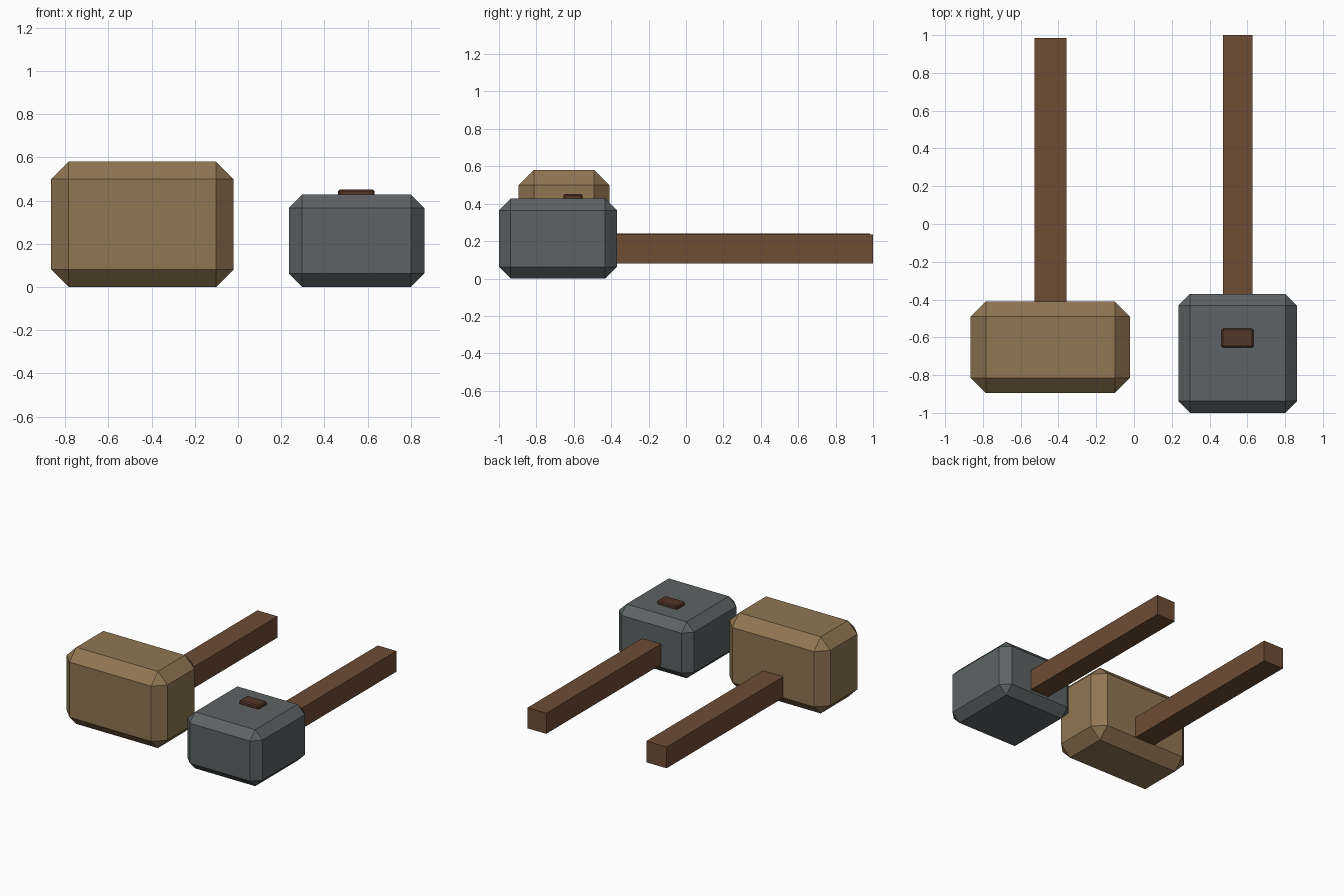
import bpy
import bmesh
from mathutils import Vector

if "Cube" in bpy.data.objects:
    bpy.data.objects.remove(bpy.data.objects["Cube"])


def material(name, rgb):
    m = bpy.data.materials.new(name)
    m.diffuse_color = (*rgb, 1)
    m.use_nodes = True
    m.node_tree.nodes["Principled BSDF"].inputs["Base Color"].default_value = m.diffuse_color
    return m


def block(name, lo, hi, mat, bevel=0.0):
    """Flat-shaded box between two corners, with optional chamfered edges."""
    lo, hi = Vector(lo), Vector(hi)
    bm = bmesh.new()
    bmesh.ops.create_cube(bm, size=1)
    for v in bm.verts:
        v.co = (lo + hi) / 2 + Vector(c * s for c, s in zip(v.co, hi - lo))
    if bevel:
        bmesh.ops.bevel(bm, geom=bm.edges[:], offset=bevel, segments=1,
                        affect='EDGES', profile=0.5)
    mesh = bpy.data.meshes.new(name)
    bm.to_mesh(mesh)
    bm.free()
    mesh.materials.append(mat)
    obj = bpy.data.objects.new(name, mesh)
    bpy.context.collection.objects.link(obj)
    return obj


pale_wood = material("pale_wood", (0.28, 0.18, 0.085))
iron = material("iron", (0.11, 0.124, 0.128))
brown_wood = material("brown_wood", (0.155, 0.072, 0.034))
dark_wood = material("dark_wood", (0.085, 0.037, 0.021))

# Wooden mallet
block("mallet_head", (-0.865, -0.895, 0), (-0.02, -0.41, 0.58), pale_wood, 0.081)
block("mallet_handle", (-0.527, -0.45, 0.08), (-0.358, 0.985, 0.241), brown_wood)

# Iron hammer
block("hammer_head", (0.235, -1.0, 0), (0.863, -0.37, 0.427), iron, 0.062)
block("hammer_handle", (0.47, -0.41, 0.08), (0.627, 1.0, 0.236), brown_wood)

# Small wedge on top of the iron head
block("handle_wedge", (0.464, -0.655, 0.40), (0.632, -0.553, 0.452), dark_wood, 0.008)
